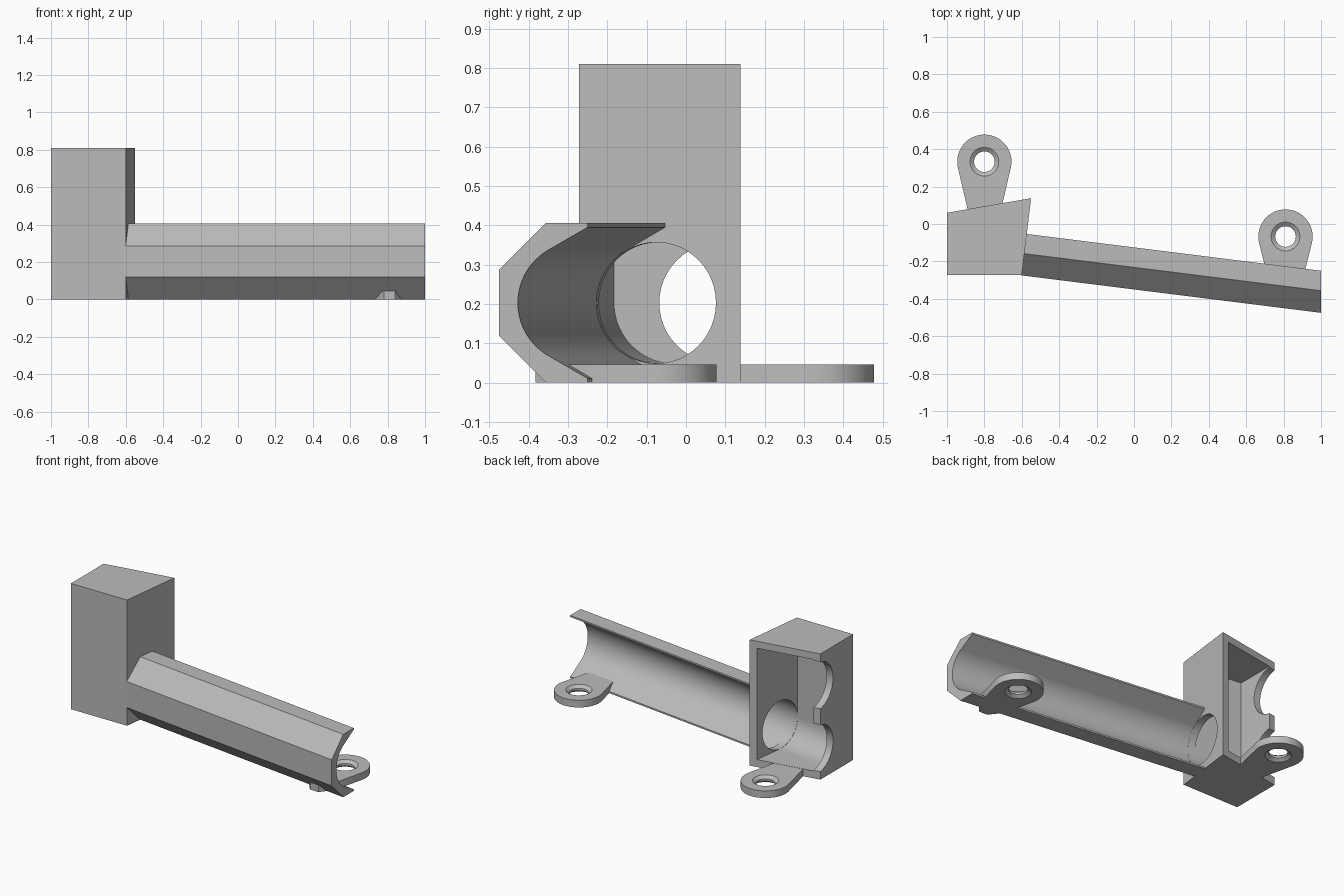
import bpy
import bmesh
from math import sin, cos, pi, radians

cube = bpy.data.objects.get("Cube")
if cube:
    bpy.data.objects.remove(cube, do_unlink=True)

grey = bpy.data.materials.new("plain_grey")
grey.use_nodes = True
colour = (0.5, 0.5, 0.5, 1)
grey.diffuse_color = colour
grey.node_tree.nodes["Principled BSDF"].inputs["Base Color"].default_value = colour

MID = 0.2025      # height of the bore axis, and half the trough height
BORE = 0.155
WALL = 0.045
SLOPE = 0.125     # sideways drift of the trough along x


def loft(name, rings):
    """Closed solid through matching rings of points."""
    bm = bmesh.new()
    loops = [[bm.verts.new(p) for p in ring] for ring in rings]
    n = len(loops[0])
    for a, b in zip(loops, loops[1:]):
        for i in range(n):
            j = (i + 1) % n
            bm.faces.new((a[i], a[j], b[j], b[i]))
    bm.faces.new(loops[0][::-1])
    bm.faces.new(loops[-1])
    bmesh.ops.recalc_face_normals(bm, faces=bm.faces)
    mesh = bpy.data.meshes.new(name)
    bm.to_mesh(mesh)
    bm.free()
    ob = bpy.data.objects.new(name, mesh)
    bpy.context.collection.objects.link(ob)
    mesh.materials.append(grey)
    return ob


def arc(r, start, end, steps, cx=0, cy=0):
    angles = [radians(start + (end - start) * i / steps) for i in range(steps + 1)]
    return [(cx + r * cos(a), cy + r * sin(a)) for a in angles]


def circle(r, steps=48, cx=0, cy=0):
    return arc(r, 0, 360, steps, cx, cy)[:-1]


def axis_y(x):
    return -0.2725 + SLOPE * (1 - x)


def box_side(y, inset=0.0):
    """x of the tower wall that faces the trough."""
    return -0.567 + 0.122 * y - inset


def sweep(name, profile, start, end):
    """Sweep a (side, height) profile along the trough axis."""
    rings = []
    for place in (start, end):
        ring = []
        for u, v in profile:
            x = place(u + axis_y(-0.58))
            ring.append((x, axis_y(x) + u, MID + v))
        rings.append(ring)
    return loft(name, rings)


def cut(ob, cutters):
    bpy.context.view_layer.objects.active = ob
    for c in cutters:
        c.hide_render = True
        mod = ob.modifiers.new("cut", "BOOLEAN")
        mod.operation = "DIFFERENCE"
        mod.solver = "EXACT"
        mod.object = c
        bpy.ops.object.modifier_apply(modifier=mod.name)
        bpy.data.objects.remove(c, do_unlink=True)


def smooth(ob):
    bpy.ops.object.select_all(action="DESELECT")
    ob.select_set(True)
    bpy.context.view_layer.objects.active = ob
    bpy.ops.object.shade_smooth_by_angle(angle=radians(25))


# Tower: hollow, open at the back, with a rounded floor at the front
footprint = [(-1, -0.272), (-0.6, -0.272), (-0.55, 0.138), (-1, 0.06)]
tower = loft("tower", [[(x, y, z) for x, y in footprint] for z in (0, 4 * MID)])
hollow = arc(BORE, 180, 270, 16) + [(0.5, -BORE), (0.5, 3 * MID - WALL), (-BORE, 3 * MID - WALL)]
cavity = sweep("cavity", hollow, lambda y: -1 + WALL, lambda y: box_side(y, WALL))
outlet = sweep("outlet", circle(BORE - 0.001), lambda y: -0.7, lambda y: -0.4)
inlets = [
    loft("inlet", [[(x, y, z) for y, z in circle(BORE - 0.002, cx=0.085, cy=height)]
                   for x in (-1.1, -0.9)])
    for height in (MID, 3 * MID)
]
cut(tower, [cavity, outlet] + inlets)
smooth(tower)

# Trough: half an octagon outside, round and flared channel inside
LIP = 0.0225
outer = [(LIP, MID), (-0.084, MID), (-MID, 0.084), (-MID, -0.084), (-0.084, -MID), (LIP, -MID)]
channel = [(LIP, -0.192)] + arc(BORE, 240, 120, 32) + [(LIP, 0.192)]
trough = sweep("trough", outer + channel, box_side, lambda y: 1)
smooth(trough)


# Mounting lugs: tapered tongue with a waisted screw hole
def lug(name, cx, cy, tongue):
    outline = arc(0.145, -12, 192, 40)
    outline += [(-x, y) for x, y in tongue] + tongue[::-1]
    ob = loft(name, [[(cx + x, cy + y, z) for x, y in outline] for z in (0, 0.046)])
    waist = [(0.1, -0.02), (0.077, 0), (0.055, 0.016), (0.055, 0.03), (0.077, 0.046), (0.1, 0.066)]
    hole = loft("hole", [[(x, y, z) for x, y in circle(r, 40, cx, cy)] for r, z in waist])
    cut(ob, [hole])
    smooth(ob)


lug("tower_lug", -0.8, 0.333, [(0.093, -0.24), (0.08, -0.3)])
lug("trough_lug", 0.81, -0.067, [(0.09, -0.24), (0.03, -0.315)])
